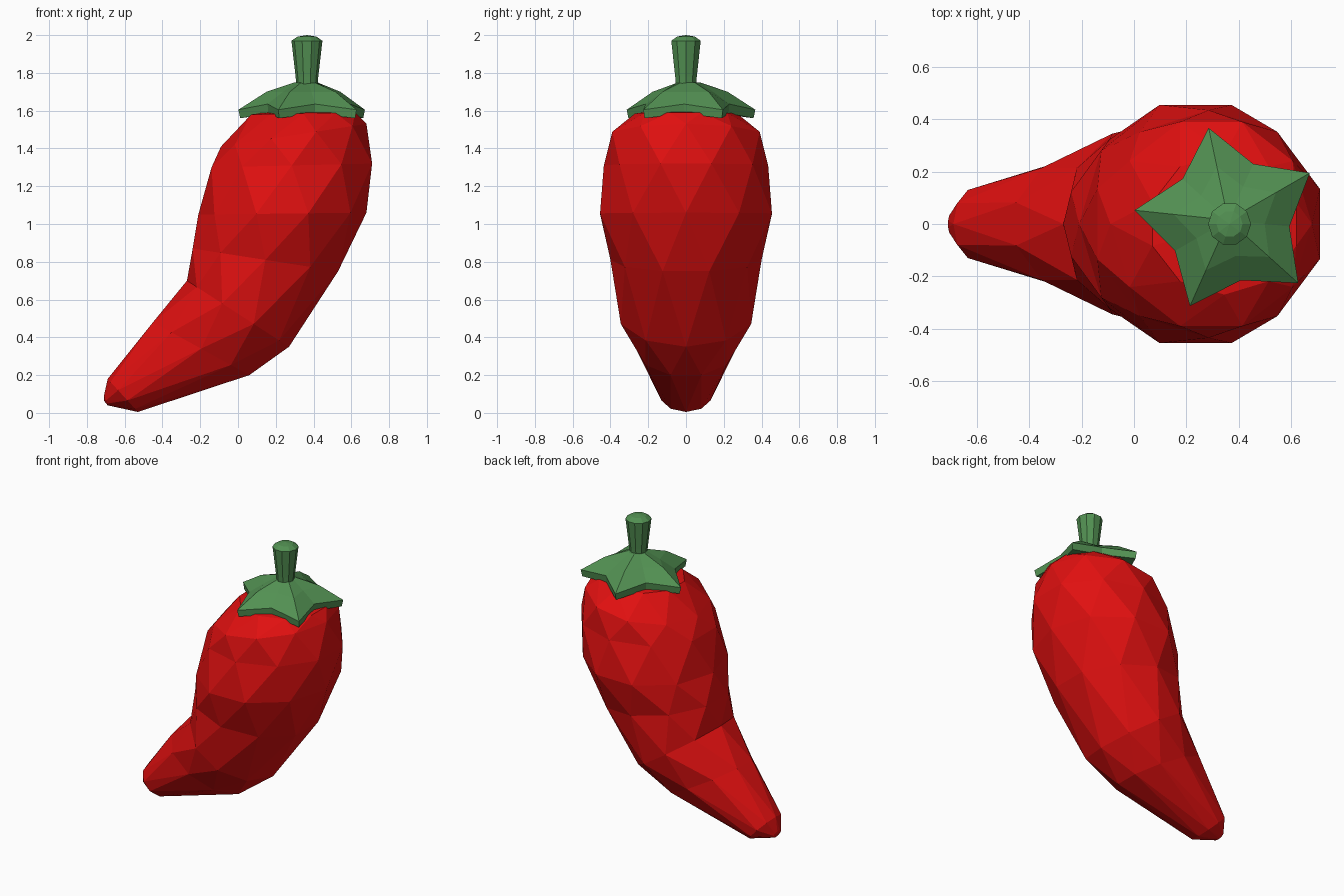
import bpy, bmesh
from math import sin, cos, pi, radians
from mathutils import Vector

if "Cube" in bpy.data.objects:
    bpy.data.objects.remove(bpy.data.objects["Cube"])

SIDES = 10


def material(name, rgb):
    m = bpy.data.materials.new(name)
    m.use_nodes = True
    m.diffuse_color = (*rgb, 1)
    m.node_tree.nodes["Principled BSDF"].inputs["Base Color"].default_value = (*rgb, 1)
    return m


def loft(name, rings, mat, start, end, staggered=False):
    """Skin a list of point rings and close both ends with a fan to a point."""
    bm = bmesh.new()
    loops = [[bm.verts.new(p) for p in ring] for ring in rings]
    for i, (a, b) in enumerate(zip(loops, loops[1:])):
        for k in range(SIDES):
            n = (k + 1) % SIDES
            if not staggered:
                bm.faces.new((a[k], a[n], b[n], b[k]))
            elif i % 2 == 0:
                bm.faces.new((a[k], b[n], b[k]))
                bm.faces.new((a[k], a[n], b[n]))
            else:
                bm.faces.new((a[k], a[n], b[k]))
                bm.faces.new((a[n], b[n], b[k]))
    for loop, tip in ((loops[0], start), (loops[-1], end)):
        centre = bm.verts.new(tip)
        for k in range(SIDES):
            bm.faces.new((loop[k], loop[(k + 1) % SIDES], centre))
    bmesh.ops.recalc_face_normals(bm, faces=bm.faces)
    mesh = bpy.data.meshes.new(name)
    bm.to_mesh(mesh)
    bm.free()
    mesh.materials.append(mat)
    obj = bpy.data.objects.new(name, mesh)
    bpy.context.collection.objects.link(obj)
    return obj


red = material("pepper red", (0.74, 0.005, 0.005))
green = material("stalk green", (0.085, 0.28, 0.085))

# Pepper body: tilted oval sections (inner x, z, outer x, z, half width)
sections = [
    (0.07, 1.58, 0.62, 1.59, 0.27),
    (-0.09, 1.41, 0.68, 1.53, 0.39),
    (-0.14, 1.30, 0.71, 1.32, 0.435),
    (-0.21, 1.05, 0.68, 1.06, 0.455),
    (-0.24, 0.87, 0.53, 0.75, 0.40),
    (-0.27, 0.70, 0.27, 0.35, 0.345),
    (-0.45, 0.48, 0.06, 0.20, 0.265),
    (-0.69, 0.18, -0.53, 0.005, 0.13),
    (-0.71, 0.09, -0.69, 0.04, 0.04),
]
body = []
for i, (x0, z0, x1, z1, width) in enumerate(sections):
    centre = Vector((x0 + x1, 0, z0 + z1)) / 2
    axis = Vector((x1 - x0, 0, z1 - z0)) / 2
    shift = 0.5 if i % 2 == 0 else 0
    angles = [2 * pi * (k + shift) / SIDES for k in range(SIDES)]
    wide = max(sin(a) for a in angles)
    long = max(cos(a) for a in angles)
    body.append([centre + axis * cos(a) / long + Vector((0, width * sin(a) / wide, 0))
                 for a in angles])
loft("pepper_body", body, red, (0.36, 0, 1.62), (-0.71, 0, 0.065), staggered=True)

# Leafy star cap: each layer is point radius, point z, notch radius, notch z
layers = [
    (0.06, 1.75, 0.06, 1.75),
    (0.21, 1.70, 0.14, 1.70),
    (0.36, 1.605, 0.235, 1.635),
    (0.35, 1.56, 0.23, 1.585),
]
cap = []
for rp, zp, rn, zn in layers:
    ring = []
    for k in range(SIDES):
        a = radians(30) + 2 * pi * k / SIDES
        r, z = (rp, zp) if k % 2 == 0 else (rn, zn)
        ring.append((0.36 + r * cos(a), 0.015 + r * sin(a), z))
    cap.append(ring)
loft("leaf_cap", cap, green, (0.36, 0.01, 1.75), (0.36, 0.01, 1.61))

# Flared stalk with a slightly domed end
profile = [(0.055, 1.72), (0.06, 1.78), (0.082, 1.97), (0.05, 1.992)]
stalk = [[(0.365 + r * cos(2 * pi * k / SIDES), r * sin(2 * pi * k / SIDES), z)
          for k in range(SIDES)] for r, z in profile]
loft("stalk", stalk, green, (0.365, 0, 1.72), (0.365, 0, 2.0))
